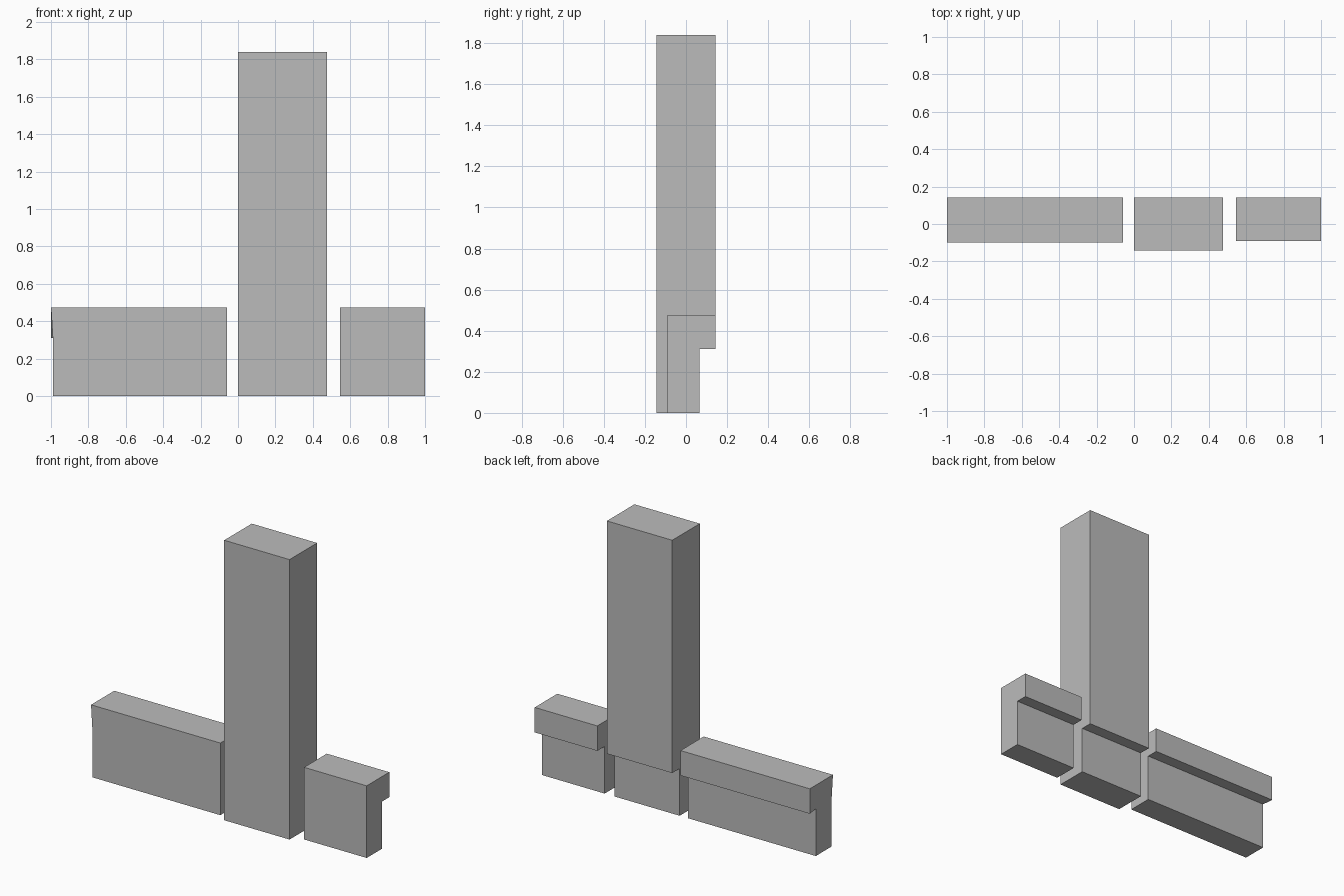
import bpy

cube = bpy.data.objects.get("Cube")
if cube:
    bpy.data.objects.remove(cube, do_unlink=True)

# Single grey finish
grey = bpy.data.materials.new("plain_grey")
grey.use_nodes = True
colour = (0.5, 0.5, 0.5, 1)
grey.diffuse_color = colour
grey.node_tree.nodes["Principled BSDF"].inputs["Base Color"].default_value = colour

BACK, FOOT_BACK, LEDGE = 0.143, 0.066, 0.31


def notched_block(name, x0, x1, front, top, foot_x0=None):
    """Extrude a side profile with a recessed back foot along x."""
    profile = [(front, 0), (FOOT_BACK, 0), (FOOT_BACK, LEDGE),
               (BACK, LEDGE), (BACK, top), (front, top), (front, LEDGE)]
    n = len(profile)
    verts = [(x, y, z) for x in (x0, x1) for y, z in profile]
    faces = [(i, (i + 1) % n, (i + 1) % n + n, i + n) for i in range(n)]
    # End caps are split at ledge height into foot and upper body
    for s in (0, n):
        foot = [s, s + 1, s + 2, s + 6]
        body = [s + 2, s + 3, s + 4, s + 5, s + 6]
        faces += [foot, body] if s else [foot[::-1], body[::-1]]
    mesh = bpy.data.meshes.new(name)
    mesh.from_pydata(verts, [], [f[::-1] if len(f) == 4 and isinstance(f, tuple) else f for f in faces])
    # Slightly shortened foot at the low-x end
    if foot_x0 is not None:
        for i in (0, 1):
            mesh.vertices[i].co.x = foot_x0
        mesh.vertices[2].co.x = foot_x0
        mesh.vertices[6].co.x = foot_x0
    mesh.materials.append(grey)
    mesh.update()
    obj = bpy.data.objects.new(name, mesh)
    bpy.context.collection.objects.link(obj)
    return obj


# Tall tower between a long and a short low block
notched_block("tower", 0.0, 0.475, -0.143, 1.84)
notched_block("short_block", 0.545, 1.0, -0.092, 0.474)
notched_block("long_block", -1.0, -0.06, -0.098, 0.474, foot_x0=-0.99)
